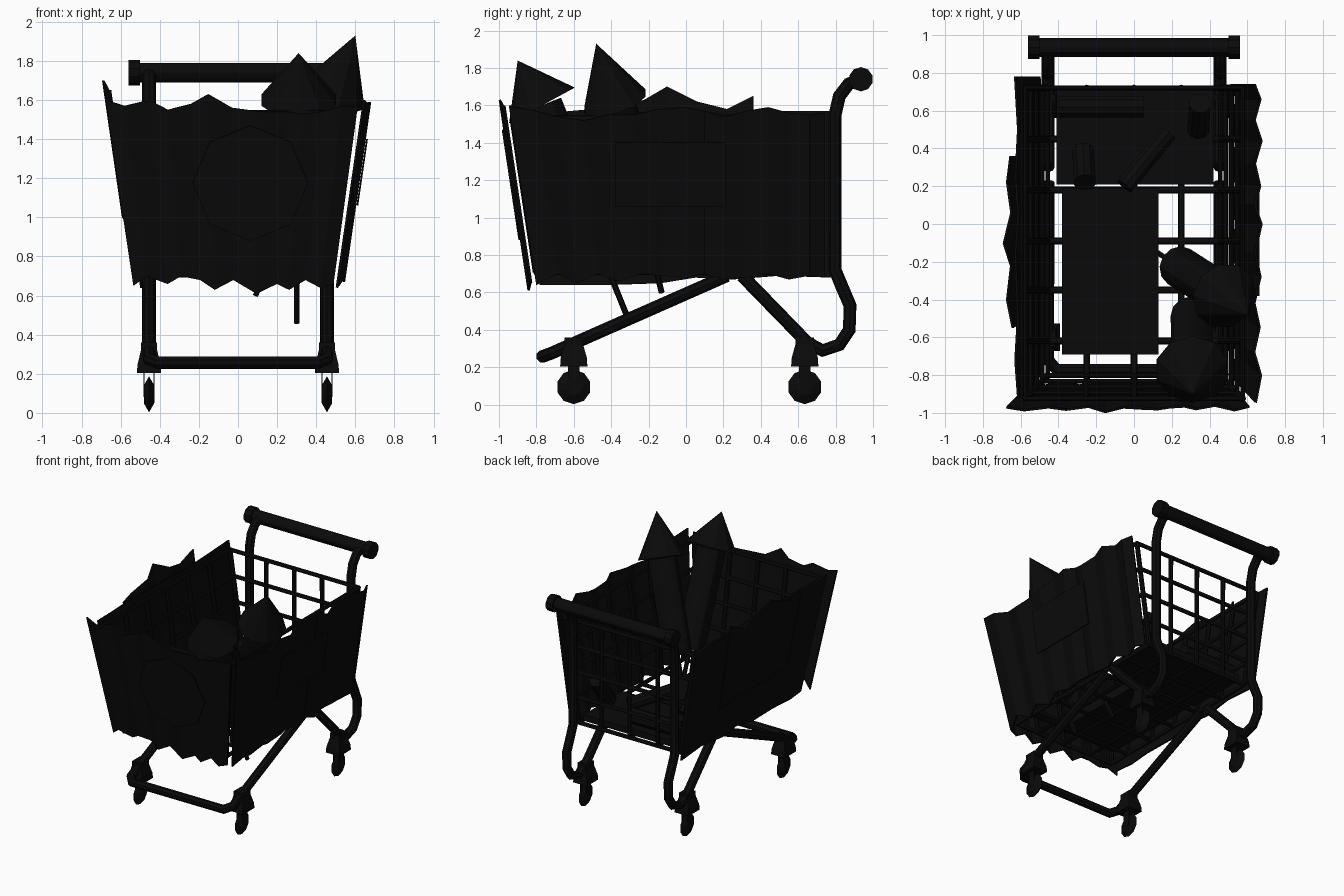
import bpy, bmesh, math
from mathutils import Vector

if "Cube" in bpy.data.objects:
    bpy.data.objects.remove(bpy.data.objects["Cube"])

black = bpy.data.materials.new("soot_black")
black.diffuse_color = (0.003, 0.003, 0.003, 1)
black.use_nodes = True
black.node_tree.nodes["Principled BSDF"].inputs["Base Color"].default_value = black.diffuse_color


def add_mesh(name, verts, faces, thick=0.0):
    me = bpy.data.meshes.new(name)
    me.from_pydata([tuple(v) for v in verts], [], faces)
    me.materials.append(black)
    ob = bpy.data.objects.new(name, me)
    bpy.context.collection.objects.link(ob)
    if thick:
        m = ob.modifiers.new("thickness", 'SOLIDIFY')
        m.thickness = thick
        m.offset = 0
    return ob


def pipes(name, paths, r, closed=False):
    """Eight-sided tubes along each path."""
    cu = bpy.data.curves.new(name, 'CURVE')
    cu.dimensions = '3D'
    cu.bevel_depth = r
    cu.bevel_resolution = 2
    cu.use_fill_caps = True
    for path in paths:
        sp = cu.splines.new('POLY')
        sp.points.add(len(path) - 1)
        for p, co in zip(sp.points, path):
            p.co = (*co, 1)
        sp.use_cyclic_u = closed
        sp.use_smooth = False
    cu.materials.append(black)
    ob = bpy.data.objects.new(name, cu)
    bpy.context.collection.objects.link(ob)
    bpy.ops.object.select_all(action='DESELECT')
    ob.select_set(True)
    bpy.context.view_layer.objects.active = ob
    bpy.ops.object.convert(target='MESH')
    return ob


def cone(name, a, b, r1, r2, sides=10):
    """Cylinder or cone from point a to point b."""
    a, b = Vector(a), Vector(b)
    d = b - a
    bm = bmesh.new()
    bmesh.ops.create_cone(bm, cap_ends=True, segments=sides, radius1=r1, radius2=r2, depth=d.length)
    me = bpy.data.meshes.new(name)
    bm.to_mesh(me)
    bm.free()
    me.materials.append(black)
    ob = bpy.data.objects.new(name, me)
    bpy.context.collection.objects.link(ob)
    ob.rotation_mode = 'QUATERNION'
    ob.rotation_quaternion = d.to_track_quat('Z', 'Y')
    ob.location = (a + b) / 2
    return ob


def block(name, lo, hi, taper=1.0):
    """Box between two corners; the top may be narrower."""
    c = [(lo[i] + hi[i]) / 2 for i in (0, 1)]
    v = []
    for z, t in ((lo[2], 1), (hi[2], taper)):
        for x, y in ((lo[0], lo[1]), (hi[0], lo[1]), (hi[0], hi[1]), (lo[0], hi[1])):
            v.append((c[0] + (x - c[0]) * t, c[1] + (y - c[1]) * t, z))
    return add_mesh(name, v, [(3, 2, 1, 0), (4, 5, 6, 7), (0, 1, 5, 4), (1, 2, 6, 5), (2, 3, 7, 6), (3, 0, 4, 7)])


# Sloping basket walls
def half_w(z): return 0.455 + 0.125 * (z - 0.7) / 0.86
def front_y(z): return -0.80 - 0.13 * (z - 0.7) / 0.86
BACK = 0.72

# Handle with end caps
H = (0.935, 1.74)
cone("handle", (-0.53, *H), (0.53, *H), 0.05, 0.05, 12)
for s in (-1, 1):
    cone("handle_cap", (s * 0.5, *H), (s * 0.56, *H), 0.065, 0.065, 10)

# Bent side tubes and lower frame
side = [(0.935, 1.74), (0.87, 1.715), (0.82, 1.65), (0.797, 1.55), (0.797, 0.72), (0.83, 0.64), (0.877, 0.53),
        (0.873, 0.4), (0.82, 0.32), (0.73, 0.29), (0.65, 0.33), (0.3, 0.69)]
pipes("side_tube", [[(s * 0.455, *p) for p in side] for s in (-1, 1)], 0.035)
pipes("lower_frame", [[(-0.455, 0.22, 0.69), (-0.455, -0.72, 0.275), (-0.41, -0.77, 0.257),
                       (0.41, -0.77, 0.257), (0.455, -0.72, 0.275), (0.455, 0.22, 0.69)]], 0.034)

# Casters
for x in (-0.455, 0.455):
    for y in (-0.6, 0.635):
        block("caster_bracket", (x - 0.062, y - 0.073, 0.205), (x + 0.062, y + 0.073, 0.25), 0.95)
        block("caster_neck", (x - 0.058, y - 0.07, 0.25), (x + 0.058, y + 0.07, 0.32), 0.72)
        block("caster_post", (x - 0.04, y - 0.05, 0.3), (x + 0.04, y + 0.05, 0.36))
        for s in (-1, 1):
            block("fork_plate", (x + s * 0.025 - 0.003, y - 0.03, 0.08), (x + s * 0.025 + 0.003, y + 0.03, 0.21))
            cone("wheel_half", (x, y, 0.095), (x + s * 0.027, y, 0.095), 0.092, 0.045, 10)

# Wire basket
TOP, FLOOR = 1.53, 0.71
rings = []
for i in range(5):
    z = FLOOR + (TOP - FLOOR) * i / 4
    w, f = half_w(z), front_y(z)
    rings.append([(-w, f, z), (w, f, z), (w, BACK, z), (-w, BACK, z)])
pipes("basket_rings", rings, 0.018, True)
wires = []
wt, wf = half_w(TOP), half_w(FLOOR)
for y in (0.45, 0.18, -0.09, -0.35, -0.62):
    wires.append([(-wt, y, TOP), (-wf, y, FLOOR), (wf, y, FLOOR), (wt, y, TOP)])
for x in (-0.25, 0, 0.25):
    wires.append([(x, BACK, TOP), (x, BACK, FLOOR), (x, front_y(FLOOR), FLOOR), (x, front_y(TOP), TOP)])
for s in (-1, 1):
    for f in (front_y, lambda z: BACK):
        wires.append([(s * half_w(z), f(z), z) for z in (FLOOR, TOP)])
pipes("basket_wires", wires, 0.018)


# Corrugated sheets with ragged edges
def sheet(name, place, cols, amp):
    v, f = [], []
    for i, (s, lo, hi) in enumerate(cols):
        off = amp * (1 if i % 2 else -1)
        v += [place(s, lo, off), place(s, hi, off)]
        if i:
            f.append((2 * i - 2, 2 * i, 2 * i + 1, 2 * i - 1))
    return add_mesh(name, v, f, 0.012)


def on_front(s, z, off):
    return (s * (half_w(z) + 0.07) / 0.65, front_y(z) - 0.045 - off, z)


def on_side(sign, gap):
    def place(y, z, off):
        # the front edge follows the slope of the front wall
        if y < 0:
            y *= front_y(z) / -0.93
        return (sign * (half_w(z) + gap + off), y, z)
    return place


sheet("front_sheet", on_front, [(-0.67, 0.65, 1.6), (-0.58, 0.7, 1.57), (-0.45, 0.66, 1.6), (-0.36, 0.7, 1.55),
      (-0.24, 0.68, 1.58), (-0.15, 0.63, 1.63), (-0.03, 0.68, 1.56), (0.12, 0.61, 1.54), (0.25, 0.66, 1.54),
      (0.33, 0.63, 1.53), (0.43, 0.68, 1.54), (0.53, 0.64, 1.57), (0.61, 0.66, 1.57)], 0.01)
sheet("right_sheet", on_side(1, 0.075), [(-0.94, 0.64, 1.6), (-0.8, 0.7, 1.57), (-0.68, 0.65, 1.54), (-0.55, 0.7, 1.52),
      (-0.42, 0.66, 1.55), (-0.28, 0.7, 1.55), (-0.15, 0.69, 1.58), (0, 0.68, 1.59), (0.1, 0.7, 1.57), (0.2, 0.67, 1.54),
      (0.32, 0.68, 1.57), (0.44, 0.7, 1.59), (0.55, 0.67, 1.56), (0.66, 0.69, 1.55), (0.74, 0.68, 1.56)], 0.016)
sheet("left_sheet", on_side(-1, 0.04), [(-0.92, 0.64, 1.57), (-0.72, 0.64, 1.56), (-0.5, 0.64, 1.58), (-0.16, 0.65, 1.56),
      (0.05, 0.68, 1.57), (0.25, 0.67, 1.55), (0.5, 0.69, 1.57), (0.78, 0.68, 1.57)], 0.008)
sheet("left_patch", on_side(-1, 0.075), [(-0.55, 0.95, 1.57), (-0.4, 1.0, 1.58), (-0.22, 0.95, 1.63), (-0.1, 1.0, 1.7),
      (0.06, 0.96, 1.62), (0.22, 1.0, 1.58), (0.36, 0.95, 1.65)], 0.014)

# Octagonal front plate and right rectangular plate
octagon = []
for k in range(8):
    a = math.radians(-90 + 45 * k)
    x, z = 0.063 + 0.295 * math.cos(a), 1.175 + 0.295 * math.sin(a)
    octagon.append((x, front_y(z) - 0.064, z))
add_mesh("front_plate", octagon, [tuple(range(8))], 0.009)
add_mesh("right_plate", [(half_w(z) + 0.103, y, z) for y, z in ((-0.38, 1.06), (0.21, 1.06), (0.21, 1.4), (-0.38, 1.4))],
         [(0, 1, 2, 3)], 0.009)


# Rockets: cone cap, body and stick
def rocket(tip, base, tail, r_cap):
    tip, base, tail = Vector(tip), Vector(base), Vector(tail)
    cone("rocket_cap", base, tip, r_cap, 0, 10)
    low = base.lerp(tail, 0.62)
    cone("rocket_body", low, base, 0.11, 0.11, 12)
    cone("rocket_stick", tail, low, 0.016, 0.016, 6)


rocket((0.31, -0.9, 1.84), (0.31, -0.77, 1.6), (0.3, -0.31, 0.46), 0.2)
rocket((0.6, -0.48, 1.93), (0.48, -0.38, 1.62), (0.09, -0.13, 0.6), 0.18)

# Boxes on the basket floor
block("long_box", (-0.38, -0.69, 0.73), (0.13, 0.19, 0.84))
block("flat_box", (-0.41, 0.21, 0.73), (0.42, 0.71, 0.78))

# Small tubes lying on the boxes
cone("loose_tube", (-0.4, 0.62, 0.84), (0.05, 0.62, 0.84), 0.06, 0.06)
cone("loose_tube", (0.34, 0.5, 0.84), (0.35, 0.64, 1.05), 0.06, 0.06)
cone("loose_tube", (-0.27, 0.39, 0.84), (-0.26, 0.22, 1.0), 0.06, 0.06)
cone("loose_tube", (0.18, 0.48, 0.84), (-0.05, 0.2, 0.92), 0.05, 0.05)

# Smooth the round parts
bpy.ops.object.select_all(action='DESELECT')
for ob in bpy.data.objects:
    if any(k in ob.name for k in ("tube", "handle", "rocket_body", "frame")):
        ob.select_set(True)
        bpy.context.view_layer.objects.active = ob
bpy.ops.object.shade_smooth_by_angle()
